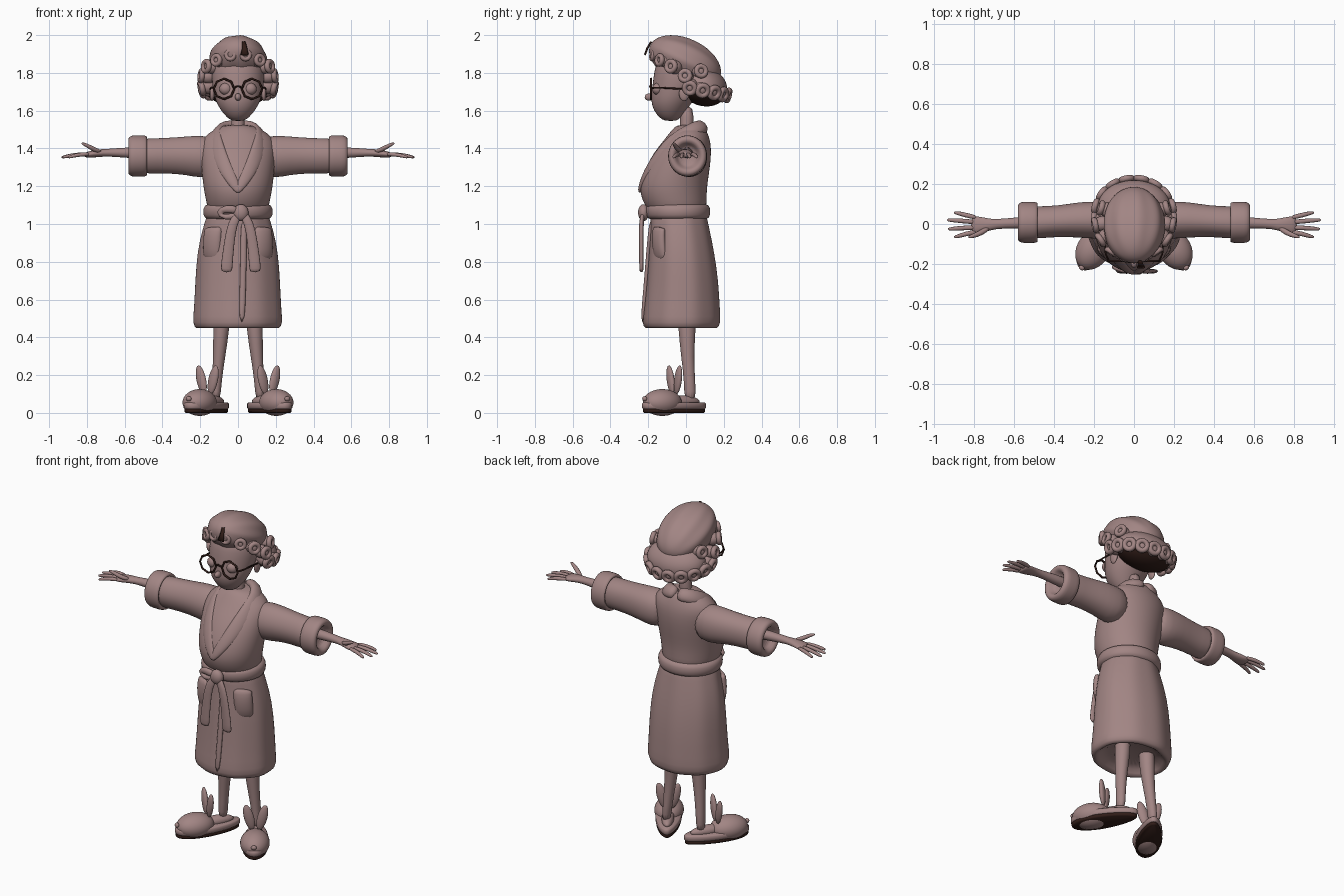
import bpy, bmesh, math
from mathutils import Matrix, Vector

cube = bpy.data.objects.get("Cube")
if cube:
    bpy.data.objects.remove(cube)


def material(name, rgb):
    m = bpy.data.materials.new(name)
    m.use_nodes = True
    m.diffuse_color = (*rgb, 1)
    m.node_tree.nodes["Principled BSDF"].inputs["Base Color"].default_value = (*rgb, 1)
    return m


PINK = material("dusty_pink", (0.36, 0.235, 0.23))
DARK = material("dark_brown", (0.03, 0.012, 0.009))
X, Y, Z = Vector((1, 0, 0)), Vector((0, 1, 0)), Vector((0, 0, 1))


def finish(name, bm, mats, mirror=False, subdiv=1, dark_below=None):
    """Turn a bmesh into a smooth object, optionally mirrored left to right."""
    bmesh.ops.recalc_face_normals(bm, faces=bm.faces)
    for f in bm.faces:
        f.smooth = True
        if dark_below is not None and f.normal.z < dark_below:
            f.material_index = 1
    me = bpy.data.meshes.new(name)
    bm.to_mesh(me)
    bm.free()
    for m in mats:
        me.materials.append(m)
    ob = bpy.data.objects.new(name, me)
    bpy.context.collection.objects.link(ob)
    if mirror:
        ob.modifiers.new("mirror", "MIRROR").use_mirror_merge = False
    if subdiv:
        ob.modifiers.new("smooth", "SUBSURF").levels = subdiv
        ob.modifiers["smooth"].render_levels = subdiv
    return ob


def add_sweep(bm, rows, up=Z, along=None, n=12, ripple=(0, 0), closed=False):
    """Loft ellipses; each row is x, y, z, side radius, up radius."""
    pts = [Vector(r[:3]) for r in rows]
    rings, last = [], len(rows) - 1
    for i, (p, r) in enumerate(zip(pts, rows)):
        if closed:
            t = pts[(i + 1) % len(pts)] - pts[i - 1]
        else:
            t = along or pts[min(i + 1, last)] - pts[max(i - 1, 0)]
        t = t.normalized()
        side = t.cross(up(p) if callable(up) else up).normalized()
        u = side.cross(t)
        ring = []
        for k in range(n):
            a = math.tau * k / n
            s = 1 + ripple[1] * math.cos(ripple[0] * a)
            ring.append(bm.verts.new(p + side * r[3] * s * math.cos(a) + u * r[4] * s * math.sin(a)))
        rings.append(ring)
    pairs = list(zip(rings, rings[1:])) + ([(rings[-1], rings[0])] if closed else [])
    for a, b in pairs:
        for k in range(n):
            bm.faces.new((a[k], a[(k + 1) % n], b[(k + 1) % n], b[k]))
    if not closed:
        bm.faces.new(rings[0])
        bm.faces.new(rings[-1])


def sweep(name, rows, mat=PINK, mirror=False, subdiv=1, **kw):
    bm = bmesh.new()
    add_sweep(bm, rows, **kw)
    return finish(name, bm, [mat], mirror, subdiv)


def add_blob(bm, loc, radii, rot=Matrix(), ripple=(0, 0), seg=16):
    m = Matrix.Translation(loc) @ rot @ Matrix.Diagonal((*radii, 1))
    made = bmesh.ops.create_uvsphere(bm, u_segments=seg, v_segments=seg // 2 + 2, radius=1)["verts"]
    for v in made:
        s = 1 + ripple[1] * math.cos(ripple[0] * math.atan2(v.co.z, v.co.x))
        v.co = m @ Vector((v.co.x * s, v.co.y, v.co.z * s))


def blob(name, loc, radii, rot=Matrix(), mirror=False, dark_below=None, **kw):
    bm = bmesh.new()
    add_blob(bm, loc, radii, rot, **kw)
    return finish(name, bm, [PINK, DARK], mirror, 1, dark_below)


def ring_rows(center, u, v, r, thick, n):
    c = Vector(center)
    return [(*(c + (u * math.cos(math.tau * k / n) + v * math.sin(math.tau * k / n)) * r), thick, thick)
            for k in range(n)]


def upright(profile):
    """Rows from height, front y, back y and half width."""
    return [(0, (f + b) / 2, z, w, (b - f) / 2) for z, f, b, w in profile]


# Robe: skirt with rolled hem, bodice with bloused front, belt
sweep("robe_skirt", upright([
    (.50, -.16, .11, .17), (.455, -.18, .13, .19), (.44, -.215, .165, .22), (.475, -.235, .185, .24),
    (.54, -.225, .18, .232), (.70, -.21, .172, .225), (.85, -.2, .15, .215),
    (.97, -.19, .125, .188), (1.04, -.19, .11, .165), (1.08, -.18, .10, .155)]),
    along=Z, up=Y, n=36, ripple=(9, .012))
sweep("robe_bodice", upright([
    (1.04, -.18, .10, .15), (1.10, -.22, .11, .165), (1.16, -.245, .11, .178), (1.22, -.243, .115, .187),
    (1.30, -.215, .128, .195), (1.38, -.17, .135, .20), (1.44, -.12, .13, .195),
    (1.48, -.09, .115, .16), (1.515, -.06, .10, .10), (1.525, -.04, .08, .05)]),
    along=Z, up=Y, n=28)
sweep("belt", upright([(1.02, -.18, .10, .15), (1.03, -.21, .125, .18), (1.065, -.218, .132, .188),
                       (1.10, -.215, .125, .18), (1.11, -.18, .10, .15)]), along=Z, up=Y, n=28)
blob("belt_knot", (.015, -.225, 1.06), (.042, .03, .045))
for name, sx in (("right_belt_tail", -1), ("left_belt_tail", 1)):
    c = .015
    sweep(name, [(c, -.225, 1.07, .022, .012), (c + sx * .045, -.238, 1.01, .028, .014),
                 (c + sx * .062, -.236, .90, .03, .013), (c + sx * .075, -.236, .78, .034, .013),
                 (c + sx * .076, -.236, .742, .034, .012)], up=-Y, n=8)
sweep("belt_loop", [(.01, -.23, 1.07, .02, .014), (-.06, -.235, 1.085, .028, .018), (-.11, -.205, 1.06, .026, .016),
                    (-.07, -.225, 1.03, .02, .014), (.01, -.23, 1.05, .018, .012)], up=-Y, n=8)
sweep("front_overlap", [(.03, -.185, 1.03, .018, .01), (.03, -.20, .85, .018, .012),
                        (.025, -.215, .65, .018, .012), (.02, -.232, .47, .018, .012)], up=-Y, n=8)
sweep("pocket", [(.135, -.125, .80, .045, .014), (.138, -.137, .83, .055, .026), (.137, -.145, .91, .055, .03),
                 (.132, -.145, .965, .055, .026), (.132, -.14, .985, .053, .018)],
      up=Vector((.6, -1, 0)), mirror=True)

# Shawl collar runs from the nape round to the crossing lapels
sweep("collar", [(0, .09, 1.515, .042, .03), (.07, .078, 1.515, .042, .03), (.115, .02, 1.49, .045, .026),
                 (.125, -.065, 1.445, .046, .022), (.098, -.15, 1.36, .044, .02), (.055, -.21, 1.27, .038, .018),
                 (.012, -.24, 1.20, .026, .014), (-.01, -.245, 1.165, .015, .01)],
      up=lambda p: Vector((p.x, p.y, .09)), mirror=True)

# Sleeves, turned-back cuffs, arms
sweep("sleeve", [(.10, .02, 1.36, .09, .10), (.20, .02, 1.355, .095, .115), (.27, .022, 1.362, .09, .103),
                 (.38, .015, 1.362, .078, .094), (.48, .008, 1.36, .082, .094), (.53, .008, 1.36, .08, .09)],
      along=X, mirror=True, n=20, ripple=(5, .012))
sweep("cuff", [(.50, .008, 1.36, .075, .085), (.475, .008, 1.36, .095, .10), (.49, .008, 1.36, .105, .112),
               (.53, .008, 1.36, .104, .11), (.565, .008, 1.36, .105, .112), (.585, .008, 1.36, .09, .095),
               (.575, .008, 1.36, .06, .065), (.53, .008, 1.36, .055, .06)], along=X, mirror=True, n=20)
sweep("arm", [(.45, .008, 1.375, .035, .035), (.60, .005, 1.378, .029, .028), (.69, 0, 1.378, .023, .02),
              (.74, -.005, 1.375, .036, .022), (.79, -.005, 1.368, .048, .018), (.815, -.005, 1.365, .04, .012)],
      along=X, mirror=True)

# Fingers: base y, tip x, tip y
bm = bmesh.new()
for y0, x1, y1 in ((.03, .90, .057), (.008, .935, .02), (-.018, .93, -.025), (-.038, .90, -.065)):
    mid = ((.79 + x1) / 2, (y0 + y1) / 2 + .002, 1.368, .013, .012)
    add_sweep(bm, [(.78, y0, 1.37, .013, .012), mid, (x1 - .01, y1, 1.355, .010, .009),
                   (x1, y1, 1.352, .005, .005)], n=8)
add_sweep(bm, [(.72, -.015, 1.38, .012, .012), (.765, -.045, 1.395, .016, .014), (.805, -.06, 1.42, .012, .011),
               (.83, -.067, 1.428, .006, .006)], n=8)
finish("fingers", bm, [PINK], True)

# Legs and slippers
sweep("leg", [(.085, .005, .56, .046, .05), (.088, .005, .44, .044, .048), (.10, .008, .30, .034, .035),
              (.112, .02, .16, .025, .03), (.118, .022, .06, .026, .034)], along=Z, up=Y, mirror=True)
foot = Matrix.Translation((.163, -.062, 0)) @ Matrix.Rotation(math.radians(32), 4, "Z")
for name, mat, z0, z1, grow in (("slipper_sole", DARK, 0, .024, 0), ("slipper_welt", PINK, .02, .055, .004)):
    bm = bmesh.new()
    outline = []
    for k in range(28):
        a = math.tau * k / 28
        w = .068 - .014 * math.sin(a) + grow
        outline.append(bm.verts.new(foot @ Vector((w * math.cos(a), (.19 + grow) * math.sin(a), z0))))
    base = bm.faces.new(outline)
    top = bmesh.ops.extrude_face_region(bm, geom=[base])["geom"]
    bmesh.ops.translate(bm, vec=(0, 0, z1 - z0), verts=[v for v in top if isinstance(v, bmesh.types.BMVert)])
    ob = finish(name, bm, [mat], True, 0)
    ob.modifiers.new("bevel", "BEVEL").width = .006
turn = foot.to_3x3().to_4x4()
blob("slipper_toe", foot @ Vector((0, -.075, .055)), (.086, .115, .072), turn, True)
blob("foot", foot @ Vector((0, .05, .06)), (.036, .11, .032), turn, True)
blob("slipper_nose", foot @ Vector((0, -.185, .075)), (.018, .014, .014), turn, True, seg=8)
bm = bmesh.new()
for sx in (-1, 1):
    lean = turn @ Matrix.Rotation(math.radians(sx * 14), 4, "Y")
    add_blob(bm, foot @ Vector((sx * .037, 0, .175)), (.03, .018, .08), lean, seg=12)
finish("slipper_ears", bm, [PINK], True)

# Head and face
sweep("neck", [(0, -.02, 1.40, .05, .04), (0, .01, 1.50, .036, .036), (0, .0, 1.64, .036, .04)], along=Z, up=Y)
sweep("head", upright([(1.545, -.11, -.05, .03), (1.56, -.14, -.03, .055), (1.60, -.172, .0, .092),
                       (1.65, -.188, .04, .12), (1.71, -.182, .08, .134), (1.77, -.175, .10, .142),
                       (1.84, -.165, .10, .14), (1.90, -.13, .07, .10)]), along=Z, up=Y, n=20)
blob("nose", (0, -.195, 1.672), (.018, .026, .02), seg=10)
blob("eye", (.065, -.15, 1.715), (.035, .03, .032), mirror=True)
blob("ear", (.137, -.01, 1.69), (.014, .03, .04), mirror=True, seg=10)

# Glasses
sweep("glasses_rim", ring_rows((.074, -.185, 1.715), X, Z, .054, .006, 8), DARK, True, 0, up=Y, n=6, closed=True)
sweep("glasses_bridge", [(-.022, -.188, 1.722, .005, .005), (0, -.192, 1.73, .005, .005),
                         (.022, -.188, 1.722, .005, .005)], DARK, subdiv=0, n=6)
sweep("glasses_temple", [(.126, -.183, 1.72, .005, .006), (.142, -.15, 1.722, .004, .005),
                         (.148, -.02, 1.715, .004, .005)], DARK, True, 0, n=6)

# Hair: swept-back crown, full nape, rows of curls
blob("hair_crown", (0, -.005, 1.862), (.155, .205, .118), Matrix.Rotation(math.radians(-25), 4, "X"),
     ripple=(9, .03), seg=32)
blob("hair_nape", (0, .09, 1.73), (.185, .135, .105), Matrix.Rotation(math.radians(-20), 4, "X"),
     dark_below=-.6, seg=20)
bm = bmesh.new()


def add_curl(loc, out, r):
    """A rolled lock: ring at the outer end and a body running inward."""
    out = Vector(out).normalized()
    side = out.cross(Z).normalized()
    up = side.cross(out)
    add_sweep(bm, ring_rows(loc, side, up, r * .66, r * .42, 10), up=out, n=6, closed=True)
    add_blob(bm, Vector(loc) - out * r * .9, (r, r, r * 1.1), out.to_track_quat("Z", "Y").to_matrix().to_4x4(), seg=10)


for k in range(10):
    a = math.radians(-8 + 196 * k / 9)
    d = Vector((math.cos(a), math.sin(a), 0))
    add_curl((.195 * d.x, .045 + .18 * d.y, 1.715 - .035 * d.y), (d.x, d.y, -.25), .045)
for sx in (-1, 1):
    for x, y, z, r in ((.195, -.005, 1.785, .042), (.168, -.08, 1.835, .042), (.115, -.14, 1.868, .038),
                       (.04, -.178, 1.895, .036), (.165, .08, 1.81, .042)):
        add_curl((sx * x, y, z), (sx * x, y - .03, .02), r)
finish("hair_curls", bm, [PINK])
sweep("hair_clip", [(.035, -.218, 1.895, .022, .006), (.035, -.205, 1.93, .014, .006),
                    (.03, -.185, 1.965, .01, .005)], DARK, up=-Y, n=6, subdiv=0)
